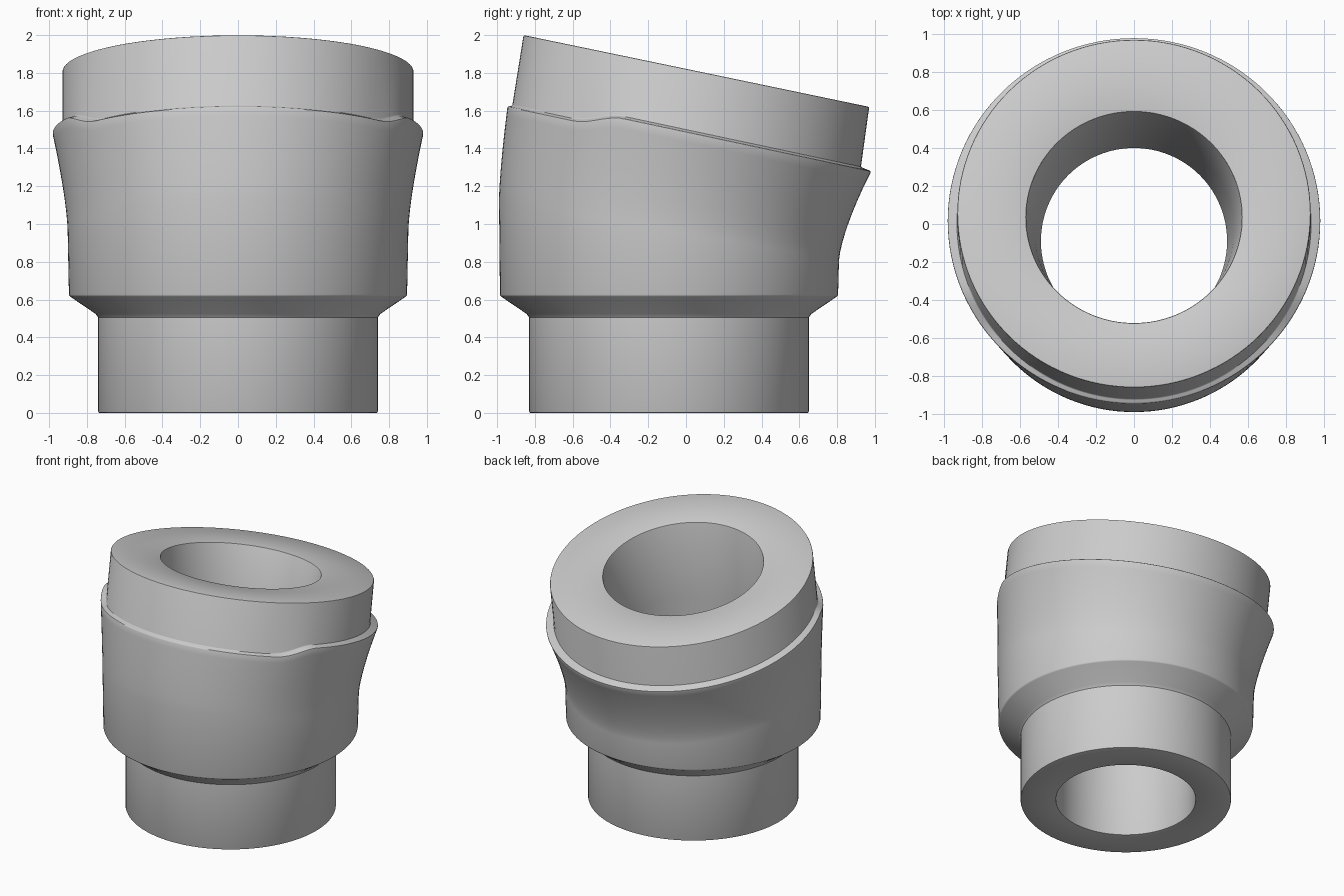
import bpy, bmesh, math

SIDES = 128
SLOPE = 0.2126   # fall of the tilted upper end, front to back


def smoothstep(t):
    t = max(0.0, min(1.0, t))
    return t * t * (3 - 2 * t)


def ring(rx, ry, cy, height):
    """Closed loop round the axis; height is a function of y."""
    pts = []
    for i in range(SIDES):
        a = 2 * math.pi * i / SIDES
        y = cy + ry * math.sin(a)
        pts.append((rx * math.cos(a), y, height(y)))
    return pts


def flat_ring(r, z):
    return ring(r, r, -0.09, lambda y: z)


def shoulder_height(y):
    return 1.484 - SLOPE * (y - 0.02) - 0.068 * smoothstep((-0.33 - y) / 0.27)


def top_height(y):
    return 1.81 - 0.2077 * (y - 0.055)


def blend(a, b, t, w):
    """Ring between a and b: w moves it outwards, t moves it up."""
    return [(p[0] + (q[0] - p[0]) * w, p[1] + (q[1] - p[1]) * w,
             p[2] + (q[2] - p[2]) * t) for p, q in zip(a, b)]


# Lower neck and chamfer up to the body
rings = [flat_ring(0.74, 0.0), flat_ring(0.74, 0.505), flat_ring(0.755, 0.525),
         flat_ring(0.895, 0.62)]

# Body, flaring out to the tilted shoulder
waist = ring(0.902, 0.9, -0.09, lambda y: 0.97 - 0.18 * (y + 0.09))
shoulder = ring(0.982, 0.963, 0.018, shoulder_height)
steps = 10
rings += [blend(waist, shoulder, i / steps, (i / steps) ** 1.4)
          for i in range(steps + 1)]

# Narrow ledge, collar and tilted end face
rings.append(ring(0.93, 0.923, 0.003, lambda y: shoulder_height(y) + 0.01))
rings.append(ring(0.93, 0.915, 0.055, top_height))

# Bore, from the tilted end down to the straight lower end
mouth = ring(0.568, 0.556, 0.035, top_height)
throat = flat_ring(0.49, 0.75)
rings += [mouth, blend(mouth, throat, 0.5, 0.55), throat, flat_ring(0.49, 0.0)]

scene_cube = bpy.data.objects.get("Cube")
if scene_cube:
    bpy.data.objects.remove(scene_cube, do_unlink=True)

# Join the rings into one closed shell
bm = bmesh.new()
loops = [[bm.verts.new(p) for p in r] for r in rings]
for low, high in zip(loops, loops[1:] + loops[:1]):
    for i in range(SIDES):
        j = (i + 1) % SIDES
        bm.faces.new((low[i], low[j], high[j], high[i]))
bmesh.ops.recalc_face_normals(bm, faces=bm.faces)
mesh = bpy.data.meshes.new("angled_pipe_adapter")
bm.to_mesh(mesh)
bm.free()
adapter = bpy.data.objects.new("angled_pipe_adapter", mesh)
bpy.context.collection.objects.link(adapter)

# Plain grey finish
grey = bpy.data.materials.new("plain_grey")
grey.use_nodes = True
colour = (0.6, 0.6, 0.6, 1.0)
grey.diffuse_color = colour
grey.node_tree.nodes["Principled BSDF"].inputs["Base Color"].default_value = colour
mesh.materials.append(grey)

# Softened rims and smooth walls
bpy.ops.object.select_all(action="DESELECT")
adapter.select_set(True)
bpy.context.view_layer.objects.active = adapter
bevel = adapter.modifiers.new("soft_rims", "BEVEL")
bevel.width = 0.007
bevel.segments = 2
bevel.limit_method = "ANGLE"
bevel.angle_limit = math.radians(40)
bpy.ops.object.modifier_apply(modifier=bevel.name)
bpy.ops.object.shade_smooth_by_angle(angle=math.radians(35))
